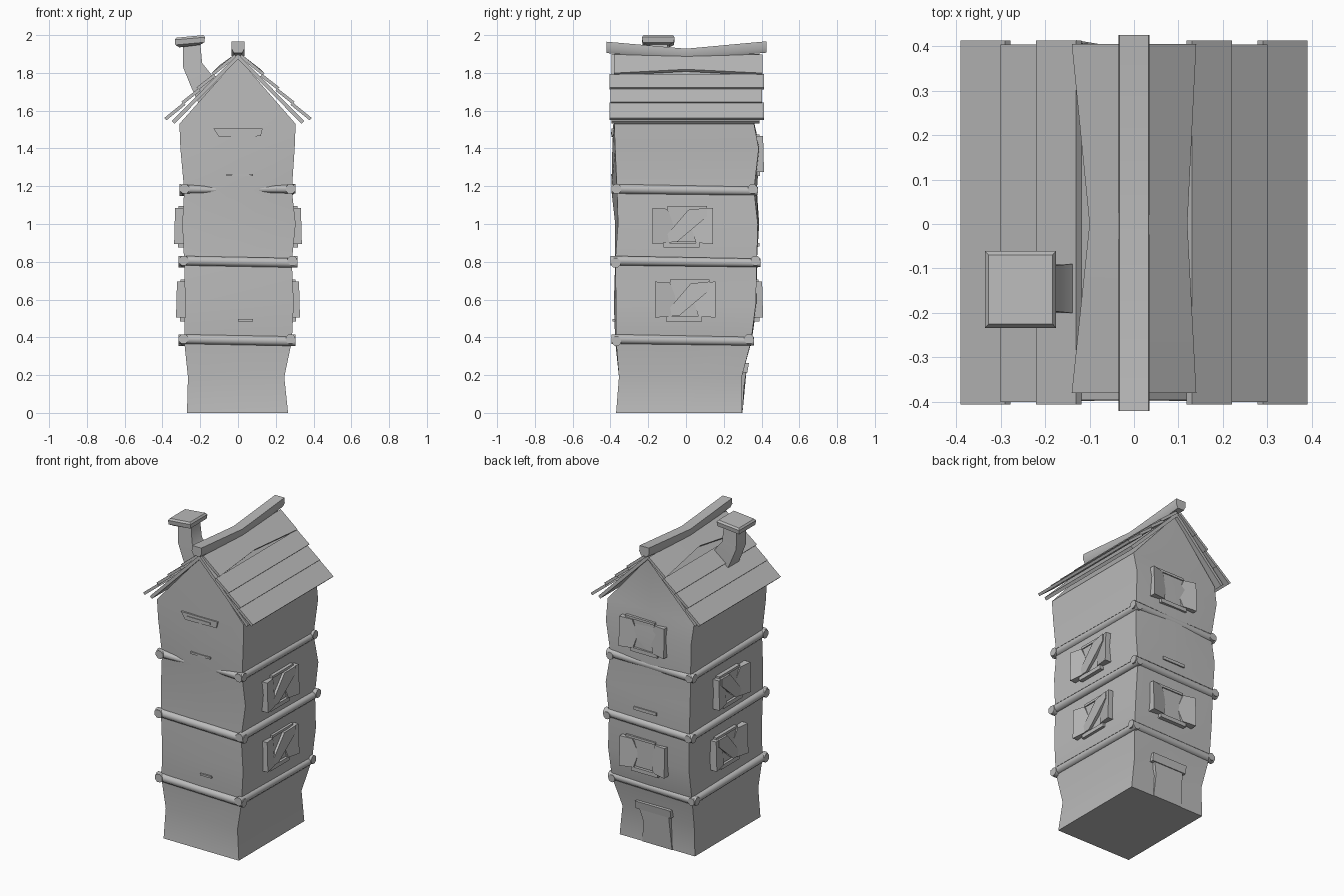
import bpy, bmesh, math
from mathutils import Vector

if "Cube" in bpy.data.objects:
    bpy.data.objects.remove(bpy.data.objects["Cube"], do_unlink=True)

GREY = (0.5, 0.5, 0.5, 1)
mat = bpy.data.materials.new("plain_grey")
mat.use_nodes = True
mat.diffuse_color = GREY
mat.node_tree.nodes["Principled BSDF"].inputs["Base Color"].default_value = GREY


def finish(name, verts, faces, bevel=0, angle=40):
    """Turn points and faces into a shaded object."""
    mesh = bpy.data.meshes.new(name)
    mesh.from_pydata([tuple(v) for v in verts], [], faces)
    bm = bmesh.new()
    bm.from_mesh(mesh)
    bmesh.ops.recalc_face_normals(bm, faces=bm.faces)
    if bevel:
        bmesh.ops.bevel(bm, geom=bm.edges[:], offset=bevel, segments=2,
                        profile=0.5, affect='EDGES')
    bm.to_mesh(mesh)
    bm.free()
    mesh.materials.append(mat)
    ob = bpy.data.objects.new(name, mesh)
    bpy.context.collection.objects.link(ob)
    bpy.ops.object.select_all(action='DESELECT')
    ob.select_set(True)
    bpy.context.view_layer.objects.active = ob
    bpy.ops.object.shade_smooth_by_angle(angle=math.radians(angle))
    return ob


def skin(rings):
    """Points and side faces joining a list of equal rings."""
    n = len(rings[0])
    verts = [p for ring in rings for p in ring]
    faces = [(k * n + i, k * n + (i + 1) % n, (k + 1) * n + (i + 1) % n, (k + 1) * n + i)
             for k in range(len(rings) - 1) for i in range(n)]
    return verts, faces


def loft(name, rings, bevel=0, angle=40):
    verts, faces = skin(rings)
    n, total = len(rings[0]), len(verts)
    faces += [tuple(range(n)), tuple(range(total - n, total))]
    return finish(name, verts, faces, bevel, angle)


def rod(name, a, b, ra, rb, sides=8):
    """Tapered round bar between two points."""
    a, b = Vector(a), Vector(b)
    side = (b - a).cross(Vector((0, 0, 1))).normalized()
    up = side.cross(b - a).normalized()
    turns = [math.tau * (i + 0.5) / sides for i in range(sides)]
    loft(name, [[c + r * (side * math.cos(t) + up * math.sin(t)) for t in turns]
                for c, r in ((a, ra), (b, rb))], angle=50)


# Crooked walls: height, x range, y range, front bulge
LEVELS = [
    (0.0, -0.27, 0.265, -0.37, 0.295, 0.0),
    (0.19, -0.265, 0.245, -0.355, 0.295, -0.01),
    (0.38, -0.285, 0.285, -0.37, 0.345, 0.005),
    (0.58, -0.28, 0.295, -0.37, 0.37, 0.012),
    (0.8, -0.285, 0.285, -0.375, 0.375, 0.0),
    (1.0, -0.295, 0.305, -0.36, 0.38, 0.015),
    (1.18, -0.285, 0.285, -0.365, 0.36, 0.03),
    (1.4, -0.305, 0.3, -0.375, 0.385, 0.015),
    (1.53, -0.31, 0.305, -0.38, 0.36, 0.005),
]
rings = []
for z, x0, x1, y0, y1, b in LEVELS:
    xm, ym = (x0 + x1) / 2, (y0 + y1) / 2
    rings.append([(x0, y0, z), (xm, y0 - b, z), (x1, y0, z), (x1, ym, z),
                  (x1, y1, z), (xm, y1 + b / 2, z), (x0, y1, z), (x0, ym, z)])
verts, faces = skin(rings)
t, f, k = len(verts) - 8, len(verts), len(verts) + 1
verts += [(0, -0.38, 1.88), (0, 0.37, 1.88)]
faces += [tuple(range(8)), (t, t + 1, t + 2, f), (t + 4, t + 5, t + 6, k),
          (t + 2, t + 3, t + 4, k, f), (t + 6, t + 7, t, f, k)]
finish("walls", verts, faces)

# Rounded bands between the storeys
R = 0.027
for i, (z, x0, x1, y0, y1) in enumerate([(0.385, -0.315, 0.305, -0.395, 0.36),
                                         (0.8, -0.315, 0.315, -0.4, 0.395),
                                         (1.18, -0.31, 0.305, -0.395, 0.38)]):
    lo, hi = z - 0.006, z + 0.006
    for name, x in (("band_right", x0 + R), ("band_left", x1 - R)):
        rod(f"{name}_{i}", (x, y0, hi), (x, y1, lo), R, R * 0.9)
    rod(f"band_back_{i}", (x0, y1 - R, lo), (x1, y1 - R, hi), R, R)
    if i < 2:
        rod(f"band_front_{i}", (x0, y0 + R, hi), (x1, y0 + R, lo), R, R)
    else:
        rod("band_front_stub_right", (x0, y0 + R, hi), (-0.05, y0 + R, z), R, 0.012)
        rod("band_front_stub_left", (x1, y0 + R, hi), (0.04, y0 + R, z), R, 0.012)


def slab(name, place, outline, depth, back=-0.03):
    """Outline on a wall, with one outer depth or one for each corner."""
    d = depth if isinstance(depth, (list, tuple)) else [depth] * len(outline)
    loft(name, [[place(u, v, back) for u, v in outline],
                [place(u, v, e) for (u, v), e in zip(outline, d)]])


def rect(u0, u1, v0, v1):
    return [(u0, v0), (u1, v0), (u1, v1), (u0, v1)]


def window(name, place, brace):
    """Shuttered window with sill and lintel."""
    slab(name + "_pane", place, rect(-0.09, 0.09, -0.085, 0.09), 0.005)
    slab(name + "_sill", place, rect(-0.1, 0.09, -0.115, -0.09), 0.015)
    slab(name + "_lintel", place, rect(-0.08, 0.13, 0.09, 0.105), 0.012)
    for s, side in ((-1, "a"), (1, "b")):
        slab(f"{name}_shutter_{side}", place,
             [(s * 0.16, -0.095), (s * 0.07, -0.09), (s * 0.045, 0.0),
              (s * 0.08, 0.09), (s * 0.16, 0.095)],
             [0.035, 0.02, 0.002, 0.015, 0.03])
    if brace:
        slab(name + "_brace", place,
             [(-0.12, -0.09), (-0.03, -0.085), (0.13, 0.05), (0.13, 0.095), (0.03, 0.085)],
             [0.02, 0.02, 0.03, 0.03, 0.02])


# Side and back windows
for i, (z, y, x) in enumerate([(0.6, -0.005, 0.293), (0.99, -0.018, 0.303)]):
    for s, side in ((-1, "right"), (1, "left")):
        window(f"window_{side}_{i}",
               lambda u, v, d: (s * (x + d), y + u, z + v), True)
for i, (z, y) in enumerate([(0.6, 0.373), (1.37, 0.378)]):
    window(f"window_back_{i}", lambda u, v, d: (0.03 + u, y + d, z + v), False)

# Thin ledges on the front and back
front = lambda u, v, d: (u, -0.386 - d, v)
slab("front_upper_ledge", front,
     [(-0.1, 1.46), (0.12, 1.465), (0.13, 1.505), (-0.13, 1.505)], 0.008)
slab("front_upper_slat", front, rect(-0.09, 0.08, 1.475, 1.488), 0.012)
slab("front_middle_ledge", front, rect(-0.06, 0.08, 1.253, 1.266), 0.012)
slab("front_lower_ledge", front, rect(0.0, 0.08, 0.485, 0.497), 0.002)
slab("back_middle_ledge", lambda u, v, d: (u, 0.38 + d, v), rect(-0.06, 0.1, 0.88, 0.9), 0.008)

# Back door with a leaning hood
door = lambda u, v, d: (u, 0.295 + d, v)
slab("door", door, [(-0.11, 0.0), (0.1, 0.0), (0.09, 0.14), (0.11, 0.22), (-0.1, 0.22)],
     [0.004, 0.004, 0.012, 0.025, 0.025])
slab("door_hood", door, rect(-0.12, 0.13, 0.215, 0.265), [0.03, 0.03, 0.038, 0.038])


def board(name, s, inner, outer, ends, thick):
    """Sloping roof board; each end gives y, inner trim and outer trim."""
    loft(name, [[(s * (inner[0] + ti), y, inner[1] - ti), (s * (outer[0] + to), y, outer[1] - to),
                 (s * (outer[0] + to - thick), y, outer[1] - to - thick),
                 (s * (inner[0] + ti - thick), y, inner[1] - ti - thick)]
                for y, ti, to in ends], angle=20)


# Roof: under-layer and overlapping boards on both slopes
EDGES = [0.03, 0.14, 0.22, 0.3, 0.39]
for s, side in ((-1, "right"), (1, "left")):
    board("roof_base_" + side, s, (0.0, 1.9), (0.35, 1.545),
          [(-0.395, 0, 0), (0.39, 0, 0)], 0.014)
    for i in range(4):
        a, b = EDGES[i], EDGES[i + 1]
        y0, y1 = -0.4 - 0.006 * (i % 2), 0.403 + 0.009 * (i % 2)
        ends = [(y0, 0, 0), (y1, 0, 0)]
        if i == 0:
            ends = [(-0.38, 0, 0), (0.0, 0, -0.04 if s < 0 else -0.02), (0.405, 0, 0)]
        board(f"roof_board_{side}_{i}", s, (a - 0.01, 1.925 - 0.94 * a),
              (b, 1.932 - 0.95 * b), ends, 0.012)

# Sagging ridge beam
loft("ridge_beam", [[(-0.022, y, z - 0.06), (0.022, y, z - 0.06), (0.035, y, z - 0.035),
                     (0.033, y, z), (-0.033, y, z), (-0.035, y, z - 0.035)]
                    for y, z in ((-0.42, 1.965), (0.0, 1.928), (0.425, 1.967))])

# Bent chimney and its tilted cap
path = [(-0.15, 1.68, 0.055, 0.05), (-0.195, 1.76, 0.055, 0.03),
        (-0.24, 1.84, 0.05, 0.012), (-0.245, 1.95, 0.046, 0)]
loft("chimney", [[(x + dx * w, -0.145 + dy * w, z + dx * tilt)
                  for dx, dy in ((-1, -1), (1, -1), (1, 1), (-1, 1))]
                 for x, z, w, tilt in path], angle=50)
loft("chimney_cap", [[(-0.255 + dx * w, -0.147 + dy * w * 1.08, z + 0.007 * dx)
                      for dx, dy in ((-1, -1), (1, -1), (1, 1), (-1, 1))]
                     for w, z in ((0.055, 1.942), (0.077, 1.955), (0.08, 1.982), (0.072, 1.993))])
